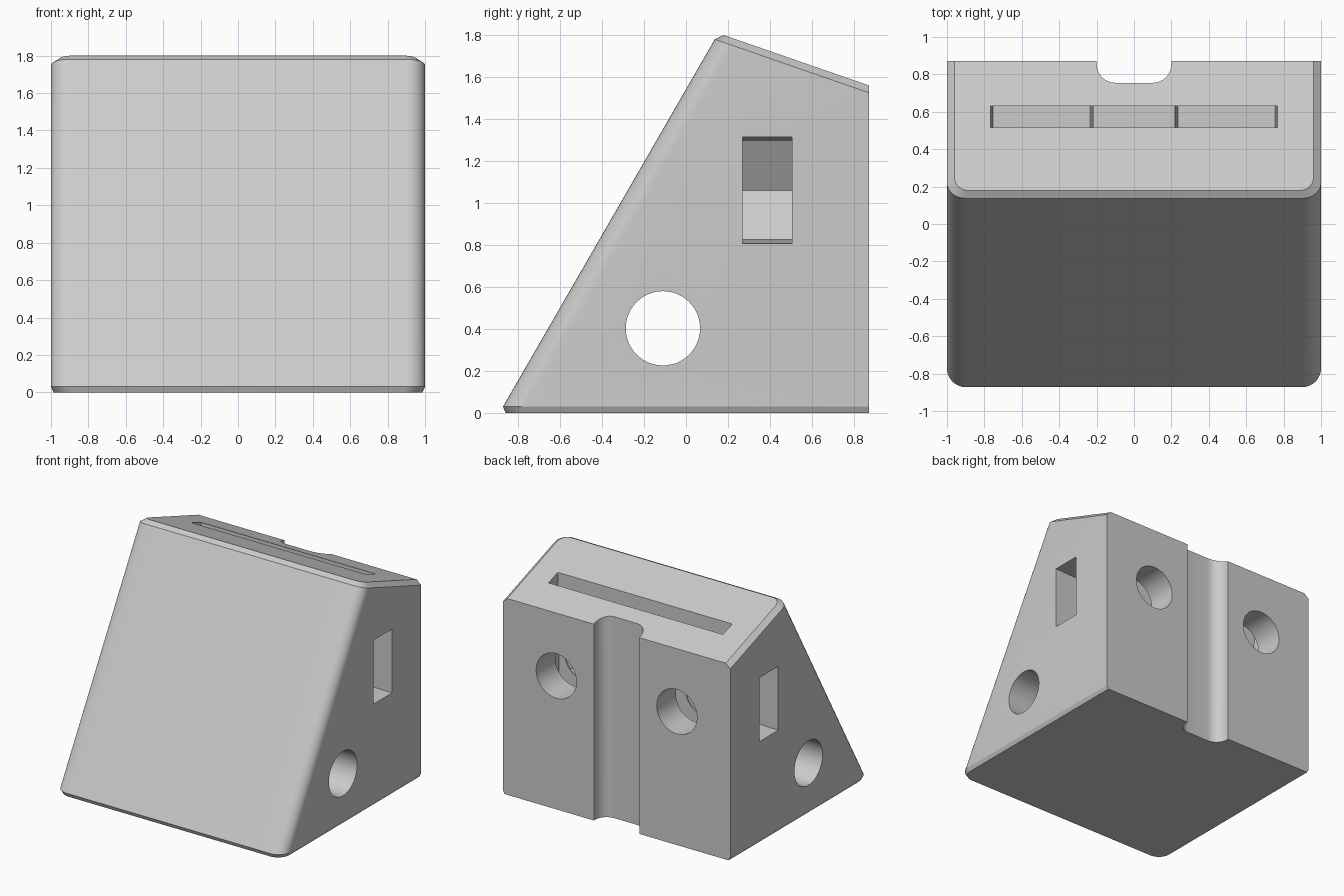
import bpy, bmesh, math

if "Cube" in bpy.data.objects:
    bpy.data.objects.remove(bpy.data.objects["Cube"])

grey = bpy.data.materials.new("light_grey")
grey.diffuse_color = (0.6, 0.6, 0.6, 1)
grey.use_nodes = True
grey.node_tree.nodes["Principled BSDF"].inputs["Base Color"].default_value = grey.diffuse_color

BACK = 0.872          # y of the flat back
LEAN = 0.5766         # dy/dz of the sloping front
SEG = 8               # segments per rounded corner


def finish(bm, name):
    bmesh.ops.recalc_face_normals(bm, faces=bm.faces)
    mesh = bpy.data.meshes.new(name)
    bm.to_mesh(mesh)
    bm.free()
    obj = bpy.data.objects.new(name, mesh)
    bpy.context.collection.objects.link(obj)
    mesh.materials.append(grey)
    return obj


def outline(half, front, r):
    """Plan outline: square at the back, rounded at the two front corners."""
    left = [(-half + r - r * math.cos(a), front + r - r * math.sin(a))
            for a in (math.pi / 2 * i / SEG for i in range(SEG + 1))]
    return [(-half, BACK)] + left + [(-x, y) for x, y in reversed(left)] + [(half, BACK)]


def lean_to_top(x, y):
    """Carry a base point up the sloping front to the tilted rim plane."""
    if y == BACK:
        return (x, y, 1.525)
    z = (1.525 + 0.347 * (BACK - y) + 0.347 * LEAN * 0.03) / (1 + 0.347 * LEAN)
    return (x, y + (z - 0.03) * LEAN, z)


# Wedge body lofted through base, base chamfer, rim and top chamfer
base = outline(1.0, -BACK, 0.1)
loops = [
    [(x, y, 0) for x, y in outline(0.985, -0.86, 0.1)],
    [(x, y, 0.03) for x, y in base],
    [lean_to_top(x, y) for x, y in base],
    [(x, y, 1.56 + 0.347 * (BACK - y)) for x, y in outline(0.96, 0.18, 0.07)],
]
bm = bmesh.new()
rings = [[bm.verts.new(p) for p in loop] for loop in loops]
n = len(base)
for lo, hi in zip(rings, rings[1:]):
    for i in range(n - 1):
        bm.faces.new((lo[i], lo[i + 1], hi[i + 1], hi[i]))
bm.faces.new(rings[0])
bm.faces.new(rings[-1])
bm.faces.new([r[0] for r in rings] + [r[-1] for r in reversed(rings)])
body = finish(bm, "wedge_body")


def cut(points, axis, lo, hi):
    """Cut a straight prism out of the body; points are the other two axes in order."""
    bm = bmesh.new()

    def vert(p, d):
        return bm.verts.new({"x": (d, p[0], p[1]), "y": (p[0], d, p[1]),
                             "z": (p[0], p[1], d)}[axis])
    a = [vert(p, lo) for p in points]
    b = [vert(p, hi) for p in points]
    bm.faces.new(a)
    bm.faces.new(b)
    for i in range(len(a)):
        j = (i + 1) % len(a)
        bm.faces.new((a[i], a[j], b[j], b[i]))
    cutter = finish(bm, "cutter")
    cutter.hide_render = True
    mod = body.modifiers.new("cut", "BOOLEAN")
    mod.operation = "DIFFERENCE"
    mod.solver = "EXACT"
    mod.object = cutter
    bpy.context.view_layer.objects.active = body
    bpy.ops.object.modifier_apply(modifier=mod.name)
    bpy.data.objects.remove(cutter)


def circle(cx, cy, r, count=48):
    return [(cx + r * math.cos(2 * math.pi * i / count),
             cy + r * math.sin(2 * math.pi * i / count)) for i in range(count)]


# Rounded cable groove down the back
arc = [(-0.1 - 0.1 * math.cos(a), 0.855 - 0.1 * math.sin(a))
       for a in (math.pi / 2 * i / SEG for i in range(SEG + 1))]
groove = [(-0.2, 1.0)] + arc
cut(groove + [(-x, y) for x, y in reversed(groove)], "z", -0.1, 2.0)

# Round tunnel from side to side
cut(circle(-0.11, 0.403, 0.177), "x", -1.2, 1.2)

# Slot in the top with two deep ends and a raised middle
leg = [(0.22, 1.1), (0.235, 0.8), (0.755, 0.8), (0.77, 1.9)]
cut([(-x, z) for x, z in reversed(leg)] + leg, "y", 0.515, 0.63)

# Pointed side pockets, and the round back holes that reach them
pocket = [(1.1, 0.808), (1.0, 0.808), (0.4, 0.825), (0.26, 1.06),
          (0.4, 1.295), (1.0, 1.315), (1.1, 1.315)]
for s in (-1, 1):
    cut([(s * x, z) for x, z in pocket], "y", 0.27, 0.505)
    cut(circle(s * 0.53, 1.06, 0.177), "y", 0.4, 1.1)

bpy.ops.object.select_all(action="DESELECT")
body.select_set(True)
bpy.context.view_layer.objects.active = body
bpy.ops.object.shade_smooth_by_angle(angle=math.radians(25))
